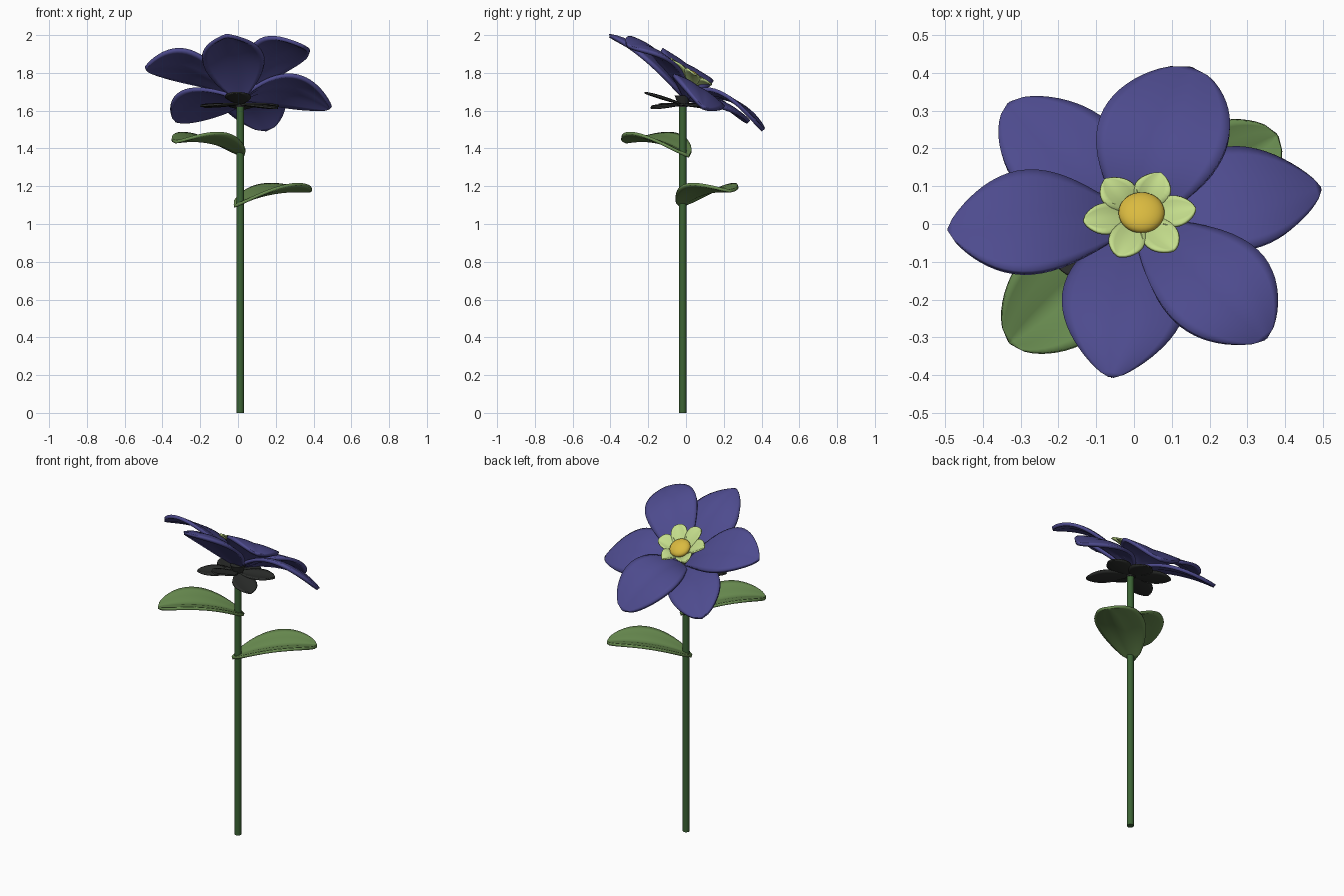
import bpy, bmesh, math
from mathutils import Vector

if "Cube" in bpy.data.objects:
    bpy.data.objects.remove(bpy.data.objects["Cube"])

TILT = 0.62                      # flower face slope: z falls as y grows
SQ = math.cos(math.atan(TILT))   # top-view foreshortening of the tilted face


def material(name, rgb):
    m = bpy.data.materials.new(name)
    m.diffuse_color = (*rgb, 1)
    m.use_nodes = True
    m.node_tree.nodes["Principled BSDF"].inputs["Base Color"].default_value = m.diffuse_color
    return m


BLUE = material("petal_blue", (0.075, 0.07, 0.27))
LEAF = material("leaf_green", (0.14, 0.26, 0.08))
STEM = material("stem_green", (0.045, 0.125, 0.035))
LIME = material("corona_lime", (0.55, 0.72, 0.26))
GOLD = material("centre_gold", (0.70, 0.49, 0.05))
DARK = material("sepal_dark", (0.025, 0.027, 0.025))


def finish(obj, mat):
    obj.data.materials.append(mat)
    bpy.ops.object.select_all(action='DESELECT')
    obj.select_set(True)
    bpy.context.view_layer.objects.active = obj
    bpy.ops.object.shade_smooth_by_angle(angle=math.radians(50))


def blade(name, mat, base, tip, half, rise, p=1.25, q=0.8, bend=0.0,
          edge=0.02, groove=0.006, slope=0.0, z0=0.0, thick=0.016, nu=20, nv=12):
    """Petal/leaf surface laid out in top view; rise = height at base, middle, tip."""
    sq = SQ if slope else 1.0
    a, b = Vector((base[0], base[1] / sq)), Vector((tip[0], tip[1] / sq))
    side = (b - a).normalized().orthogonal()
    bm = bmesh.new()
    rows = []
    for i in range(nu + 1):
        s = i / nu
        s = 0.5 * s + 0.5 * (1 - (1 - s) ** 2)      # denser near the tip
        arch = max(math.sin(math.pi * s ** p), 0)
        w = half * arch ** q + 0.003
        h = (rise[0] * (s - .5) * (s - 1) * 2 + rise[1] * s * (1 - s) * 4
             + rise[2] * s * (s - .5) * 2)
        row = []
        for j in range(nv + 1):
            v = 2 * j / nv - 1
            c = a.lerp(b, s) + side * (v * w + bend * math.sin(math.pi * s))
            x, y = c.x, c.y * sq
            cup = (edge * v * v - groove * math.exp(-(v / .2) ** 2)) * arch ** .7
            row.append(bm.verts.new((x, y, z0 - slope * y + h + cup)))
        rows.append(row)
    for r0, r1 in zip(rows, rows[1:]):
        for j in range(nv):
            bm.faces.new((r0[j], r0[j + 1], r1[j + 1], r1[j]))
    bmesh.ops.recalc_face_normals(bm, faces=bm.faces)
    me = bpy.data.meshes.new(name)
    bm.to_mesh(me)
    bm.free()
    obj = bpy.data.objects.new(name, me)
    bpy.context.collection.objects.link(obj)
    mod = obj.modifiers.new("thickness", 'SOLIDIFY')
    mod.thickness = thick
    mod.offset = 0
    finish(obj, mat)
    return obj


# Stem
bpy.ops.mesh.primitive_cylinder_add(vertices=16, radius=0.02, depth=1.65,
                                    location=(0.012, -0.018, 0.825))
bpy.context.object.name = "stem"
finish(bpy.context.object, STEM)

# Large petals: tip, half width, rise, belly position, roundness, bend, edge lift
petals = [
    ((-0.06, -0.405), 0.16, (-.10, .015, -.015), 1.0, 0.75, 0.0, -0.035),
    ((0.345, -0.305), 0.15, (-.10, .055, -.01), 1.25, 0.65, 0.02, -0.01),
    ((0.49, 0.09), 0.155, (-.10, .005, -.09), 1.15, 0.75, 0.02, -0.02),
    ((0.15, 0.408), 0.17, (-.10, .045, -.01), 1.25, 0.55, 0.015, 0.0),
    ((-0.33, 0.315), 0.15, (-.10, .0, -.02), 1.15, 0.6, 0.0, -0.01),
    ((-0.49, -0.02), 0.155, (-.10, .07, .05), 1.25, 0.75, -0.02, 0.0),
]
for i, (tip, half, rise, p, q, bend, edge) in enumerate(petals):
    blade(f"petal_{i + 1}", BLUE, (0.01, 0.0), tip, half, rise, p=p, q=q, bend=bend,
          edge=edge, slope=TILT, z0=1.76, thick=0.02)

# Small pale inner petals
cx, cy = 0.015, 0.025
for i in range(6):
    t = math.radians(8 + 60 * i)
    tip = (cx + 0.15 * math.cos(t), cy + 0.14 * math.sin(t) * SQ)
    blade(f"inner_petal_{i + 1}", LIME, (cx, cy), tip, 0.045, (-.03, .035, .06),
          p=1.3, q=0.7, edge=0.015, groove=0.003, slope=TILT, z0=1.76,
          thick=0.008, nu=12, nv=6)

# Golden flower centre
bpy.ops.mesh.primitive_uv_sphere_add(segments=32, ring_count=16, radius=1,
                                     location=(0.02, 0.03, 1.78),
                                     rotation=(-math.atan(TILT), 0, 0))
centre = bpy.context.object
centre.name = "flower_centre"
centre.scale = (0.061, 0.061, 0.03)
finish(centre, GOLD)

# Dark sepals under the flower: angle, length, tip height
sepals = [(-95, 0.20, 1.695), (-38, 0.25, 1.612), (20, 0.22, 1.625),
          (85, 0.18, 1.61), (145, 0.23, 1.62), (-155, 0.23, 1.625)]
for i, (deg, length, zt) in enumerate(sepals):
    t = math.radians(deg)
    tip = (0.01 + length * math.cos(t), -0.02 + length * math.sin(t))
    blade(f"sepal_{i + 1}", DARK, (0.01, -0.02), tip, 0.065,
          (1.635, 0.5 * (1.63 + zt), zt), q=0.7, edge=0.008, groove=0.002,
          thick=0.009, nu=12, nv=6)

# Receptacle joining stem and petals
bpy.ops.mesh.primitive_cone_add(vertices=24, radius1=0.024, radius2=0.045, depth=0.06,
                                location=(0.01, -0.015, 1.65))
bpy.context.object.name = "receptacle"
finish(bpy.context.object, DARK)

# Two arched leaves with a sunken midrib
blade("upper_leaf", LEAF, (0.03, 0.015), (-0.33, -0.315), 0.14, (1.36, 1.445, 1.435),
      p=1.15, q=0.55, edge=0.03, groove=0.012, thick=0.016)
blade("lower_leaf", LEAF, (-0.02, -0.03), (0.38, 0.235), 0.135, (1.095, 1.175, 1.175),
      p=1.15, q=0.55, edge=0.028, groove=0.012, thick=0.016)
